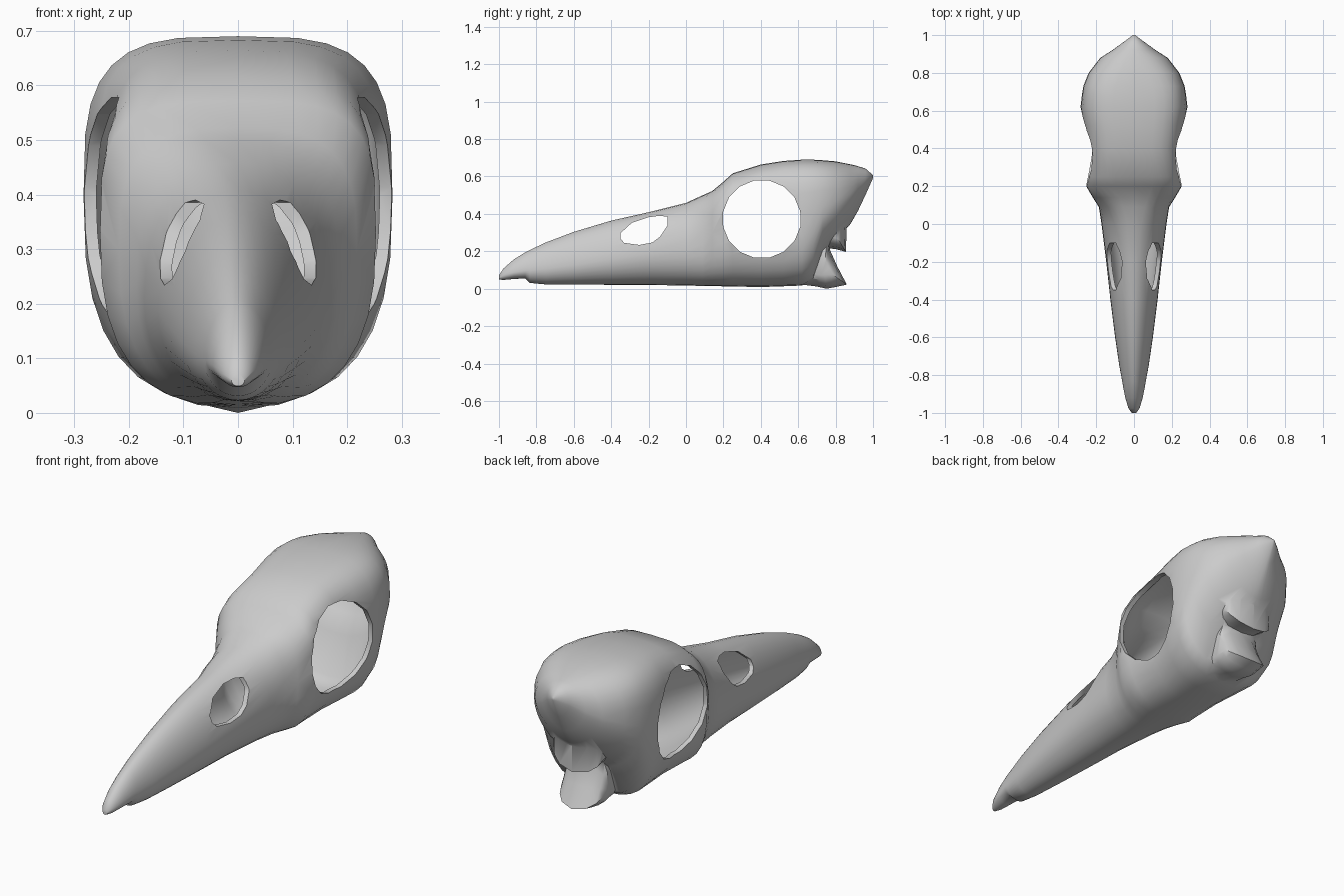
import bpy, bmesh, math

if "Cube" in bpy.data.objects:
    bpy.data.objects.remove(bpy.data.objects["Cube"])

N = 32

# skull stations front to back: y, half width, top z, bottom z, z of widest point
STATIONS = [
    (-1.0, .012, .075, .052, .062), (-.975, .03, .112, .05, .075),
    (-.92, .046, .16, .055, .09), (-.86, .058, .197, .058, .10),
    (-.835, .062, .21, .034, .10), (-.75, .078, .25, .026, .11),
    (-.6, .1, .307, .025, .13), (-.4, .125, .367, .024, .16),
    (-.2, .147, .412, .023, .19), (0, .172, .462, .02, .21),
    (.09, .186, .503, .018, .24), (.14, .218, .525, .017, .3),
    (.2, .253, .575, .016, .34), (.25, .25, .62, .015, .36),
    (.4, .245, .667, .012, .39), (.52, .267, .686, .016, .4),
    (.62, .283, .693, .02, .4), (.68, .276, .693, .05, .41),
    (.73, .268, .69, .19, .44), (.8, .24, .684, .26, .47),
    (.88, .178, .668, .35, .51), (.92, .115, .658, .42, .54),
    (.96, .06, .645, .505, .58), (1.0, .006, .61, .595, .602)]


def add_object(name, bm):
    bmesh.ops.recalc_face_normals(bm, faces=bm.faces)
    me = bpy.data.meshes.new(name)
    bm.to_mesh(me)
    bm.free()
    ob = bpy.data.objects.new(name, me)
    bpy.context.collection.objects.link(ob)
    return ob


def skin(name, rings):
    bm = bmesh.new()
    loops = [[bm.verts.new(p) for p in r] for r in rings]
    for a, b in zip(loops, loops[1:]):
        n = len(a)
        for i in range(n):
            j = (i + 1) % n
            bm.faces.new((a[i], a[j], b[j], b[i]))
    bm.faces.new(loops[0])
    bm.faces.new(loops[-1])
    return add_object(name, bm)


def section(st, inset):
    y, w, top, bot, mid = st
    blend = min(1, max(0, (y + .05) / .25))      # beak is rounder than braincase
    upper, lower = 1.85 + 1.6 * blend, 2 + .7 * blend
    if y > .7:                                   # hollowed towards the back
        k = min(1, (y - .7) / .2)
        upper, lower = 3.45 - 1.4 * k, 2.3 - .7 * k
    w, top = w - inset, top - inset
    bot += inset * (3 if y > .7 else 1)
    ring = []
    for i in range(N):
        a = 2 * math.pi * i / N
        c, s = math.cos(a), math.sin(a)
        e = 2 / (upper if s > 0 else lower)
        h = top - mid if s > 0 else mid - bot
        ring.append((math.copysign(abs(c) ** e, c) * w, y,
                     mid + math.copysign(abs(s) ** e, s) * h))
    return ring


def slab(name, points, widths):
    # side outline given as (y, z), repeated at several x positions with a scale
    cy = sum(p[0] for p in points) / len(points)
    cz = sum(p[1] for p in points) / len(points)
    return skin(name, [[(x, cy + (y - cy) * k, cz + (z - cz) * k) for y, z in points]
                       for x, k in widths])


def boolean(target, other, op):
    m = target.modifiers.new(op, 'BOOLEAN')
    m.operation, m.object, m.solver = op, other, 'EXACT'
    bpy.context.view_layer.objects.active = target
    bpy.ops.object.modifier_apply(modifier=m.name)
    bpy.data.objects.remove(other)


def dome(half):
    # rounded thickness profile for the bony processes
    ts = [-80, -60, -35, 0, 35, 60, 80]
    return [(half * math.sin(math.radians(t)), .25 + .75 * math.cos(math.radians(t)))
            for t in ts]


# outer skull
skull = skin("skull", [section(s, 0) for s in STATIONS])

# spur at the back of the braincase, and the process under it
spur = slab("rear_spur", [(.62, .45), (.9, .46), (.88, .41), (.86, .36), (.855, .2),
                          (.8, .215), (.75, .22), (.62, .2)], dome(.13))
boolean(skull, spur, 'UNION')
process = slab("lower_process", [(.58, .03), (.7, .015), (.75, .003), (.8, .012),
                                 (.86, .025), (.81, .12), (.77, .21), (.76, .3),
                                 (.6, .3)], dome(.11))
boolean(skull, process, 'UNION')

# hollow inside
inner = skin("inner_cavity", [section(s, .022) for s in STATIONS if -.7 < s[0] < .9])
boolean(skull, inner, 'DIFFERENCE')

# eye sockets right through the head
eye = [(.405 + .21 * math.cos(2 * math.pi * i / 16 + .2),
        .375 + .21 * math.sin(2 * math.pi * i / 16 + .2)) for i in range(16)]
through = [(-.5, 1), (.5, 1)]
boolean(skull, slab("eye_cutter", eye, through), 'DIFFERENCE')

# nostrils
nostril = [(-.35, .3), (-.29, .355), (-.2, .385), (-.14, .393), (-.1, .388), (-.1, .34),
           (-.14, .28), (-.18, .25), (-.25, .237), (-.33, .248), (-.35, .27)]
boolean(skull, slab("nostril_cutter", nostril, through), 'DIFFERENCE')

# settle on the ground and smooth
low = min(v.co.z for v in skull.data.vertices)
for v in skull.data.vertices:
    v.co.z -= low
bpy.ops.object.select_all(action='DESELECT')
skull.select_set(True)
bpy.context.view_layer.objects.active = skull
bpy.ops.object.shade_smooth_by_angle(angle=math.radians(50))
